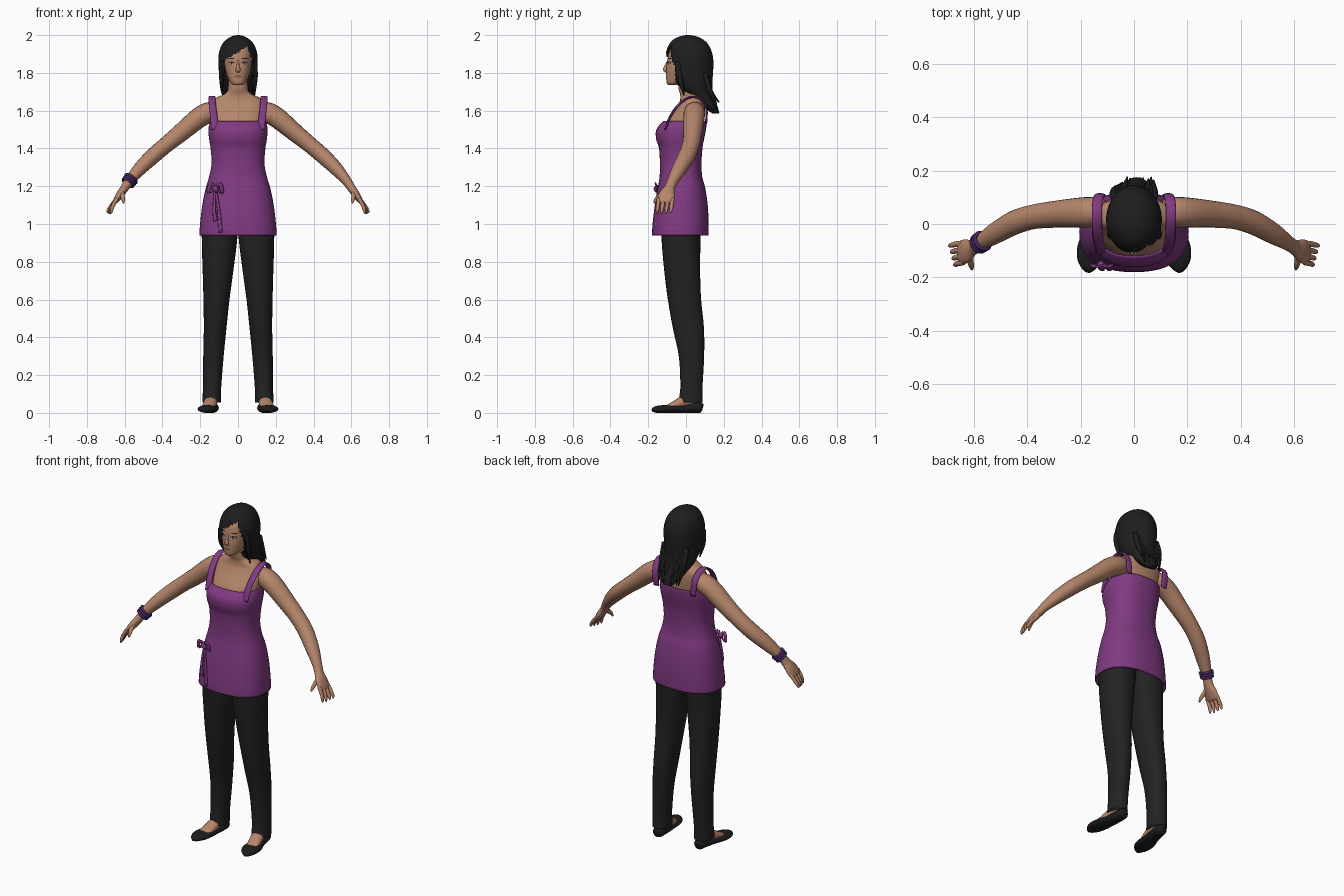
import bpy, bmesh, math, random
from mathutils import Vector
from mathutils.bvhtree import BVHTree

random.seed(4)


def material(name, r, g, b):
    m = bpy.data.materials.new(name)
    m.diffuse_color = (r, g, b, 1)
    return m


SKIN = material("skin", 0.46, 0.235, 0.145)
HAIR = material("hair_black", 0.013, 0.013, 0.014)
PANTS = material("trouser_black", 0.016, 0.016, 0.016)
PURPLE = material("tunic_purple", 0.22, 0.042, 0.225)
BAND = material("bracelet_violet", 0.065, 0.02, 0.12)
SHOE = material("shoe_black", 0.012, 0.012, 0.013)
LIPS = material("lips", 0.30, 0.11, 0.08)
WHITE = material("eye_white", 0.5, 0.45, 0.42)


def spline(rows, k):
    """Catmull-Rom interpolation through rows of numbers."""
    out = []
    for i in range(len(rows) - 1):
        a, b, c, d = (rows[max(i - 1, 0)], rows[i], rows[i + 1],
                      rows[min(i + 2, len(rows) - 1)])
        for s in range(k):
            t = s / k
            out.append(tuple(
                0.5 * (2 * q + (r - p) * t + (2 * p - 5 * q + 4 * r - u) * t * t
                       + (3 * q - p - 3 * r + u) * t ** 3)
                for p, q, r, u in zip(a, b, c, d)))
    return out + [tuple(rows[-1])]


def make(name, verts, faces, mat, mirror=False, thick=0):
    me = bpy.data.meshes.new(name)
    me.from_pydata(verts, [], faces)
    bm = bmesh.new()
    bm.from_mesh(me)
    bmesh.ops.recalc_face_normals(bm, faces=bm.faces)
    for f in bm.faces:
        f.smooth = True
    bm.to_mesh(me)
    bm.free()
    me.materials.append(mat)
    ob = bpy.data.objects.new(name, me)
    bpy.context.collection.objects.link(ob)
    if thick:
        m = ob.modifiers.new("thickness", 'SOLIDIFY')
        m.thickness = thick
    if mirror:
        ob.modifiers.new("mirror", 'MIRROR')
    return ob


def skin_rings(name, rings, mat, caps=True, keep=None, **kw):
    n = len(rings[0])
    verts = [v for r in rings for v in r]
    faces = [(i * n + j, i * n + (j + 1) % n, (i + 1) * n + (j + 1) % n, (i + 1) * n + j)
             for i in range(len(rings) - 1) for j in range(n)]
    if keep:
        faces = [f for f in faces if keep(sum((Vector(verts[v]) for v in f), Vector()) / 4)]
    if caps:
        faces += [tuple(range(n)), tuple(range(len(verts) - n, len(verts)))]
    make(name, verts, faces, mat, **kw)
    return verts, faces


def loft(name, rows, mat, n=32, p=2.0, k=4, **kw):
    """Stack of horizontal rings: z, centre x, half width, front y, back y."""
    rings = []
    for z, cx, hw, yf, yb in spline(rows, k):
        ring = []
        for j in range(n):
            a = 2 * math.pi * j / n
            c, s = math.cos(a), math.sin(a)
            ring.append((cx + hw * math.copysign(abs(c) ** (2 / p), c),
                         (yf + yb) / 2 + (yb - yf) / 2 * math.copysign(abs(s) ** (2 / p), s), z))
        rings.append(ring)
    return skin_rings(name, rings, mat, **kw)


def tube(name, rows, mat, ref, n=16, k=4, **kw):
    """Swept ellipse: x, y, z, radius across ref, radius along ref."""
    rows = spline(rows, k)
    pts = [Vector(r[:3]) for r in rows]
    rings = []
    for i, r in enumerate(rows):
        t = (pts[min(i + 1, len(pts) - 1)] - pts[max(i - 1, 0)]).normalized()
        side = t.cross(Vector(ref)).normalized()
        up = side.cross(t)
        rings.append([tuple(pts[i] + side * r[3] * math.cos(a) + up * r[4] * math.sin(a))
                      for a in (2 * math.pi * j / n for j in range(n))])
    return skin_rings(name, rings, mat, **kw)


X, Z, ARM = (1, 0, 0), (0, 0, 1), (0.85, 0, 0.5)

# Upper body and neck
loft("chest_and_neck", [
    (1.36, 0, .12, -.10, .07), (1.46, 0, .135, -.125, .085), (1.54, 0, .14, -.105, .095),
    (1.60, 0, .145, -.062, .10), (1.645, 0, .138, -.035, .098), (1.67, 0, .112, -.03, .09),
    (1.69, 0, .07, -.032, .078), (1.72, 0, .053, -.04, .066), (1.79, 0, .05, -.045, .06)],
    SKIN, p=2.4)

# Head with nose
head = loft("head", [
    (1.735, 0, .018, -.092, -.05), (1.745, 0, .036, -.102, -.02), (1.775, 0, .054, -.105, .04),
    (1.82, 0, .068, -.104, .08), (1.87, 0, .074, -.098, .10), (1.92, 0, .072, -.086, .10),
    (1.96, 0, .05, -.05, .07)], SKIN, n=40, p=2.2)
tube("nose", [(0, -.094, 1.865, .005, .006), (0, -.105, 1.84, .008, .007),
              (0, -.110, 1.817, .011, .013), (0, -.102, 1.806, .006, .01)], SKIN, X)
surface = BVHTree.FromPolygons(*head)


def face_patch(name, cx, cz, rx, rz, mat, lift, mirror=False):
    """Thin ellipse draped over the face."""
    pts, n = [(cx, cz)], 16
    for s in (0.5, 1):
        pts += [(cx + s * rx * math.cos(2 * math.pi * j / n),
                 cz + s * rz * math.sin(2 * math.pi * j / n)) for j in range(n)]
    verts = []
    for x, z in pts:
        hit = surface.ray_cast(Vector((x, -1, z)), Vector((0, 1, 0)))[0]
        verts.append((x, (hit.y if hit else -.08) - lift, z))
    faces = [(0, 1 + j, 1 + (j + 1) % n) for j in range(n)]
    faces += [(1 + j, 1 + n + j, 1 + n + (j + 1) % n, 1 + (j + 1) % n) for j in range(n)]
    make(name, verts, faces, mat, mirror=mirror)


# Face details
face_patch("eye_outline", .034, 1.853, .017, .0075, HAIR, .0015, True)
face_patch("eye_whites", .034, 1.851, .013, .0045, WHITE, .0025, True)
face_patch("irises", .034, 1.851, .005, .005, HAIR, .0035, True)
face_patch("eyebrows", .036, 1.876, .019, .0028, HAIR, .0015, True)
face_patch("lips", 0, 1.781, .021, .0075, LIPS, .002)


# Hair shell, open at the face below a slanting fringe
def hair_keep(c):
    fringe = 1.91 + 0.6 * c.x if c.x < .05 else 1.94 - 3 * (c.x - .05)
    if c.y < -.055 and c.z < fringe:
        return False
    return not (abs(c.x) < .055 and c.z < 1.86 and c.y < .03)


loft("hair", [
    (1.585, .01, .03, .14, .175), (1.62, .01, .06, .09, .168), (1.66, .005, .078, .045, .152),
    (1.70, 0, .09, -.02, .142), (1.75, 0, .098, -.07, .14), (1.80, 0, .101, -.11, .143),
    (1.85, 0, .104, -.113, .145), (1.90, 0, .102, -.108, .14), (1.95, 0, .085, -.09, .118),
    (1.98, 0, .057, -.062, .085), (1.995, 0, .028, -.025, .05), (2.0, 0, .008, 0, .02)],
    HAIR, n=72, k=6, keep=hair_keep)

# Loose strands: down the back, then beside the face
for i in range(14):
    x = -.075 + .15 * i / 13
    y, z = random.uniform(.14, .18), random.uniform(1.58, 1.66)
    tube("back_strand", [(x, .10, 1.80, .012, .014), (x, .125, 1.71, .013, .014),
                         (x * .85 + .01, y, z, .002, .003)], HAIR, X, n=8)
for x, z in ((.092, 1.68), (.080, 1.70), (-.088, 1.71), (-.080, 1.73)):
    tube("side_strand", [(x, -.045, 1.86, .014, .008), (x * 1.03, -.035, 1.78, .016, .010),
                         (x * .95, -.01, z, .003, .003)], HAIR, X, n=8)

# Tunic body
loft("tunic", [
    (.94, 0, .205, -.18, .12), (1.0, 0, .201, -.177, .12), (1.1, 0, .189, -.165, .115),
    (1.19, 0, .171, -.15, .102), (1.25, 0, .153, -.14, .086), (1.32, 0, .14, -.138, .082),
    (1.40, 0, .145, -.143, .087), (1.45, 0, .153, -.158, .096), (1.50, 0, .157, -.157, .106),
    (1.545, 0, .148, -.122, .11)], PURPLE, n=48, p=2.4, caps=False, thick=.006)
# Shoulder straps
tube("shoulder_straps", [
    (.122, -.11, 1.50, .007, .020), (.128, -.085, 1.565, .007, .019),
    (.135, -.045, 1.625, .007, .019), (.138, 0, 1.662, .006, .019),
    (.138, .04, 1.673, .006, .019), (.137, .08, 1.658, .006, .019),
    (.130, .108, 1.61, .006, .019), (.122, .106, 1.53, .006, .019)], PURPLE, X, mirror=True)

# Ribbon bow on the tunic: knot, two loops and two tails
tube("bow_knot", [(-.128, -.145, 1.20, .010, .012), (-.118, -.158, 1.185, .014, .014),
                  (-.112, -.15, 1.17, .008, .010)], PURPLE, X, n=10)
for sx in (-1, 1):
    tube("bow_loop", [(-.12, -.15, 1.185, .004, .006), (-.12 + sx * .016, -.16, 1.212, .005, .010),
                      (-.12 + sx * .03, -.157, 1.20, .005, .012),
                      (-.12 + sx * .036, -.152, 1.165, .004, .008),
                      (-.12 + sx * .01, -.152, 1.185, .004, .006)], PURPLE, X, n=8)
    tube("bow_tail", [(-.12, -.148, 1.185, .004, .006), (-.115 + sx * .012, -.163, 1.08, .004, .009),
                      (-.105 + sx * .013, -.172, .955 + .03 * (1 - sx), .004, .011)], PURPLE, X, n=8)

# Trousers, flaring slightly at the cuff
loft("trouser_legs", [
    (1.08, .092, .092, -.12, .09), (.94, .097, .095, -.13, .078), (.75, .106, .081, -.115, .075),
    (.60, .114, .069, -.096, .08), (.45, .121, .060, -.07, .095), (.30, .130, .054, -.038, .096),
    (.15, .137, .049, -.03, .088), (.085, .139, .048, -.035, .087), (.055, .139, .050, -.036, .086)],
    PANTS, p=2.2, mirror=True)

# Feet and flat shoes
tube("feet", [(.139, .035, .12, .034, .030), (.140, .02, .075, .038, .032),
              (.146, -.03, .052, .030, .036), (.155, -.075, .037, .018, .036),
              (.163, -.115, .025, .010, .03)], SKIN, X, mirror=True)
tube("shoes", [(.135, .088, .026, .012, .018), (.136, .075, .028, .030, .028),
               (.139, .03, .026, .038, .026), (.148, -.03, .021, .042, .021),
               (.160, -.09, .021, .052, .021), (.167, -.135, .020, .046, .020),
               (.171, -.165, .017, .028, .016), (.173, -.18, .013, .010, .008)],
     SHOE, Z, n=20, mirror=True)

# Arms running into the palms
tube("arms", [
    (.11, .045, 1.60, .045, .045), (.155, .045, 1.59, .056, .055), (.21, .042, 1.56, .056, .054),
    (.30, .036, 1.485, .050, .048), (.38, .026, 1.42, .046, .043), (.45, .004, 1.36, .045, .042),
    (.52, -.035, 1.292, .040, .036), (.575, -.07, 1.228, .029, .026),
    (.602, -.088, 1.188, .029, .022), (.626, -.10, 1.155, .044, .020),
    (.648, -.108, 1.122, .045, .014), (.654, -.11, 1.11, .036, .008)],
    SKIN, ARM, n=20, mirror=True)
for i, finger in enumerate(("index", "middle", "ring", "little")):
    y = -.144 + .024 * i
    tube(finger + "_fingers", [
        (.640, y, 1.135, .011, .011), (.660 + .003 * i, y - .004, 1.10, .0105, .010),
        (.668 + .006 * i, y - .008, 1.075, .009, .009),
        (.671 + .007 * i, y - .01, 1.053 + .003 * abs(i - 1), .004, .004)],
        SKIN, ARM, n=10, mirror=True)
tube("thumbs", [(.612, -.105, 1.175, .014, .013), (.612, -.138, 1.150, .013, .012),
                (.608, -.158, 1.130, .010, .010), (.606, -.170, 1.110, .004, .004)],
     SKIN, X, n=10, mirror=True)

# Bracelets on one wrist
axis = Vector((-.06, -.042, -.08)).normalized()
for i, off in enumerate((-.014, 0, .014)):
    bpy.ops.mesh.primitive_torus_add(
        location=Vector((-.574, -.069, 1.229)) + axis * off, major_radius=.034 - .001 * i,
        minor_radius=.0075, major_segments=24, minor_segments=8,
        rotation=axis.to_track_quat('Z', 'Y').to_euler())
    ob = bpy.context.object
    ob.name = "bracelet"
    ob.data.materials.append(BAND)
    bpy.ops.object.shade_smooth()
